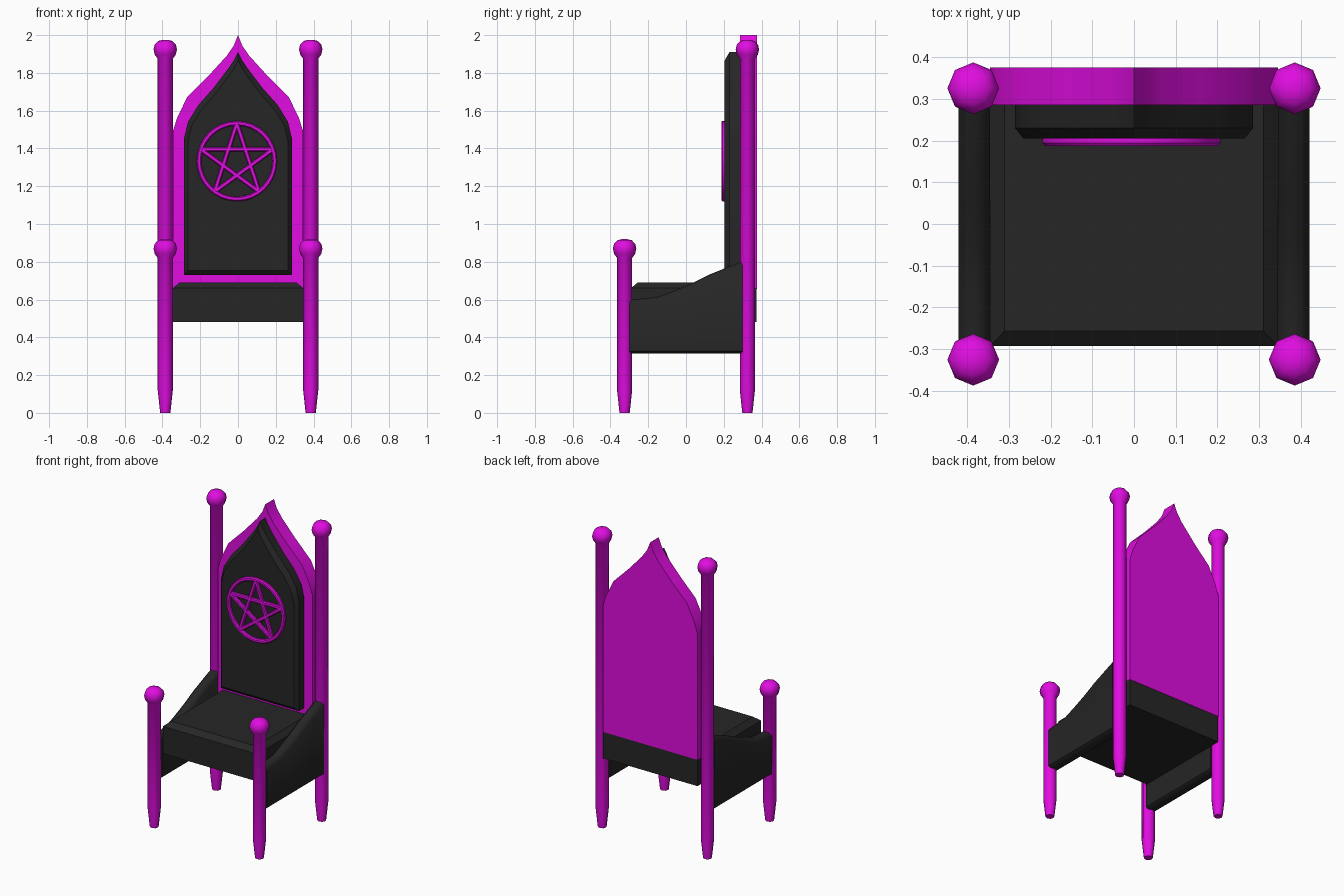
import bpy, bmesh, math
from mathutils import Vector

if "Cube" in bpy.data.objects:
    bpy.data.objects.remove(bpy.data.objects["Cube"])


def material(name, rgb):
    m = bpy.data.materials.new(name)
    m.diffuse_color = (*rgb, 1)
    m.use_nodes = True
    m.node_tree.nodes["Principled BSDF"].inputs["Base Color"].default_value = m.diffuse_color
    return m


magenta = material("magenta paint", (0.75, 0.004, 0.75))
black = material("black leather", (0.019, 0.019, 0.019))


def loft(name, rings, mat, angle=35, closed=False):
    """Skin a list of equal-length point rings, capped unless closed."""
    bm = bmesh.new()
    vs = [[bm.verts.new(p) for p in r] for r in rings]
    n = len(vs[0])
    pairs = list(zip(vs, vs[1:]))
    if closed:
        pairs.append((vs[-1], vs[0]))
    else:
        bm.faces.new(vs[0])
        bm.faces.new(vs[-1])
    for a, b in pairs:
        for i in range(n):
            j = (i + 1) % n
            bm.faces.new((a[i], a[j], b[j], b[i]))
    bmesh.ops.recalc_face_normals(bm, faces=bm.faces)
    me = bpy.data.meshes.new(name)
    bm.to_mesh(me)
    bm.free()
    me.materials.append(mat)
    ob = bpy.data.objects.new(name, me)
    bpy.context.collection.objects.link(ob)
    bpy.ops.object.select_all(action='DESELECT')
    ob.select_set(True)
    bpy.context.view_layer.objects.active = ob
    bpy.ops.object.shade_smooth_by_angle(angle=math.radians(angle))
    return ob


def circle(cx, cy, r, z, n=8):
    return [(cx + r * math.cos(2 * math.pi * i / n),
             cy + r * math.sin(2 * math.pi * i / n), z) for i in range(n)]


# Posts: tapered foot, straight shaft, ball finial
def post(name, x, y, top):
    prof = [(0.027, 0), (0.04, 0.12), (0.04, top - 0.1), (0.056, top - 0.078),
            (0.062, top - 0.05), (0.056, top - 0.025), (0.038, top - 0.006), (0.012, top)]
    loft(name, [circle(x, y, r, z) for r, z in prof], magenta, 50)


for side, s in (("left", -1), ("right", 1)):
    post("front_post_" + side, s * 0.385, -0.325, 0.92)
    post("back_post_" + side, s * 0.385, 0.325, 1.975)

    # Side panels: rounded section swept along the sloping arm line
    rings = []
    for y, top in ((-0.298, 0.598), (-0.15, 0.614), (-0.06, 0.648), (0.04, 0.69),
                   (0.13, 0.735), (0.217, 0.77), (0.3, 0.803)):
        b = 0.315
        sec = [(0.345, b + 0.012), (0.36, b), (0.402, b), (0.42, b + 0.012),
               (0.42, top - 0.025), (0.402, top - 0.005), (0.383, top),
               (0.363, top - 0.005), (0.345, top - 0.025)]
        rings.append([(s * x, y, z) for x, z in sec])
    loft("arm_panel_" + side, rings, black, 50)


# Seat with chamfered top
def rect(x, y0, y1, z):
    return [(-x, y0, z), (x, y0, z), (x, y1, z), (-x, y1, z)]


loft("seat", [rect(0.345, -0.292, 0.373, 0.48), rect(0.345, -0.292, 0.373, 0.66),
              rect(0.31, -0.256, 0.34, 0.69)], black, 25)


# Pointed arch outlines for the backrest
def arch(half):
    return half + [(-x, z) for x, z in reversed(half[:-1])]


board = arch([(0.345, 0.655), (0.345, 1.49), (0.323, 1.56), (0.27, 1.67), (0.16, 1.78),
              (0.06, 1.89), (0.022, 1.945), (0, 2.0)])
loft("back_board", [[(x, y, z) for x, z in board] for y in (0.285, 0.375)], magenta)

pad = arch([(0.285, 0.73), (0.285, 1.455), (0.265, 1.54), (0.21, 1.63), (0.13, 1.72),
            (0.05, 1.825), (0.02, 1.87), (0, 1.91)])
inner = [(x * 0.93, 0.755 + (z - 0.73) * 0.942) for x, z in pad]
loft("back_pad", [[(x, 0.29, z) for x, z in pad], [(x, 0.23, z) for x, z in pad],
                  [(x, 0.205, z) for x, z in inner]], black, 25)

# Emblem: ring and five-pointed star of crossing bars
CX, CZ = -0.006, 1.333
N = 32
ring = []
for i in range(N):
    a = 2 * math.pi * i / N
    ring.append([(CX + r * math.cos(a), y, CZ + r * math.sin(a)) for r, y in
                 ((0.213, 0.21), (0.213, 0.194), (0.207, 0.187), (0.194, 0.187),
                  (0.188, 0.194), (0.188, 0.21))])
loft("emblem_ring", ring, magenta, 30, closed=True)

tips = [Vector((CX + 0.2 * math.sin(k * 0.4 * math.pi), 0,
                CZ + 0.2 * math.cos(k * 0.4 * math.pi))) for k in range(5)]
for k in range(5):
    a, b = tips[k], tips[(k + 2) % 5]
    d = (b - a).normalized()
    side = Vector((-d.z, 0, d.x))
    sec = [(-0.012, 0.21), (-0.012, 0.194), (-0.007, 0.188),
           (0.007, 0.188), (0.012, 0.194), (0.012, 0.21)]
    loft("emblem_star_bar_%d" % (k + 1),
         [[p + side * w + Vector((0, y, 0)) for w, y in sec] for p in (a, b)], magenta, 30)
